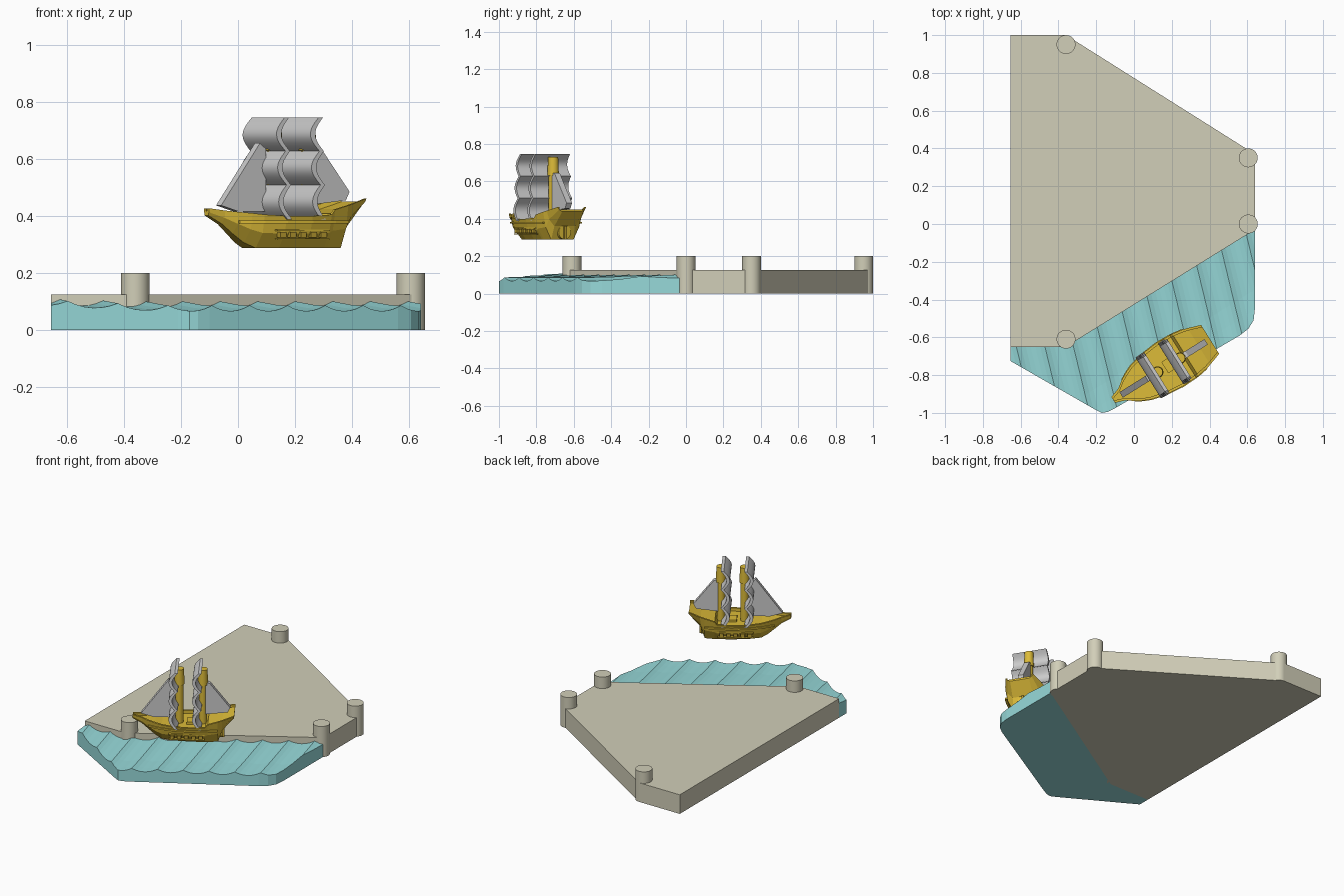
import bpy, bmesh, math
from mathutils import Matrix, Vector

if "Cube" in bpy.data.objects:
    bpy.data.objects.remove(bpy.data.objects["Cube"])

def material(name, rgb):
    m = bpy.data.materials.new(name)
    m.diffuse_color = (*rgb, 1)
    m.use_nodes = True
    m.node_tree.nodes["Principled BSDF"].inputs["Base Color"].default_value = m.diffuse_color
    return m

STONE = material("sand", (0.64, 0.62, 0.48))
WATER = material("water", (0.31, 0.70, 0.70))
WOOD = material("wood", (0.72, 0.50, 0.04))
DARK = material("dark_wood", (0.50, 0.34, 0.03))
SAIL = material("sailcloth", (0.72, 0.72, 0.73))
# Ship is modelled along x (bow at -x), then turned parallel to the shore
SHIP = Matrix.Translation((0.14, -0.775, 0)) @ Matrix.Rotation(math.radians(32), 4, 'Z')

def make(name, bm, mat, matrix=None, smooth=False):
    bmesh.ops.recalc_face_normals(bm, faces=bm.faces[:])
    if matrix:
        bm.transform(matrix)
    me = bpy.data.meshes.new(name)
    bm.to_mesh(me)
    bm.free()
    me.materials.append(mat)
    ob = bpy.data.objects.new(name, me)
    bpy.context.collection.objects.link(ob)
    if smooth:
        bpy.ops.object.select_all(action='DESELECT')
        ob.select_set(True)
        bpy.context.view_layer.objects.active = ob
        bpy.ops.object.shade_smooth_by_angle(angle=math.radians(35))
    return ob

def loft(rings):
    bm = bmesh.new()
    vs = [[bm.verts.new(p) for p in r] for r in rings]
    n = len(vs[0])
    for a, b in zip(vs, vs[1:]):
        for i in range(n):
            j = (i + 1) % n
            bm.faces.new((a[i], a[j], b[j], b[i]))
    bm.faces.new(vs[0])
    bm.faces.new(vs[-1][::-1])
    return bm

def box(name, centre, size, mat):
    bm = bmesh.new()
    bmesh.ops.create_cube(bm, size=1, matrix=Matrix.Translation(centre) @ Matrix.Diagonal((*size, 1)))
    return make(name, bm, mat, SHIP)

def cylinder(name, base, r, h, mat, matrix=None, r2=None):
    bm = bmesh.new()
    bmesh.ops.create_cone(bm, cap_ends=True, segments=32, radius1=r, radius2=r2 or r, depth=h,
                          matrix=Matrix.Translation((base[0], base[1], base[2] + h / 2)))
    return make(name, bm, mat, matrix, True)

# Land slab
land = [(-.655, 1), (-.655, -.65), (-.36, -.65), (.64, -.03), (.64, .37), (-.36, 1)]
make("land", loft([[(x, y, z) for x, y in land] for z in (0, .125)]), STONE)

# Corner posts
for i, (x, y) in enumerate([(-.36, .95), (.605, .35), (.605, 0), (-.36, -.61)]):
    cylinder(f"post_{i + 1}", (x, y, 0), .05, .2, STONE)

# Water with cusped wave crests
shore = [(-.655, -.65), (-.655, -.725), (-.21, -.98), (-.17, -1), (-.14, -.995), (-.1, -.975),
         (.56, -.59), (.605, -.555), (.633, -.51), (.64, -.45), (.64, -.03), (-.36, -.65)]
n, period, phase = Vector((.972, .235, 0)), .147, -.023
out = Vector((.527, -.85, 0))
bm = bmesh.new()
bm.faces.new([bm.verts.new((x, y, 0)) for x, y in shore])
def cut(co, no):
    bmesh.ops.bisect_plane(bm, geom=bm.verts[:] + bm.edges[:] + bm.faces[:],
                           dist=1e-5, plane_co=co, plane_no=no)
for k in range(-42, 34):
    cut(n * (phase + period * k / 6), n)
for k in range(1, 5):
    cut(Vector((.64, -.03, 0)) + out * (.09 * k), out)
ext = bmesh.ops.extrude_face_region(bm, geom=bm.faces[:], use_keep_orig=True)
for v in [g for g in ext["geom"] if isinstance(g, bmesh.types.BMVert)]:
    f = ((v.co.dot(n) - phase) / period) % 1
    if f > .9999:
        f = 0
    d = out.dot(v.co - Vector((.64, -.03, 0)))
    v.co.z = .067 + .02 * (2 * f - 1) ** 2 + .014 * max(0, 1 - d / .3)
make("water", bm, WATER)

# Hull: x, rail half width, bottom half width, bottom z, rail z, deck z
stations = [(-.295, .018, .012, .402, .427, .417), (-.24, .037, .015, .372, .419, .402),
            (-.2, .066, .02, .338, .414, .395), (-.16, .088, .03, .307, .410, .39),
            (-.12, .105, .045, .288, .405, .382), (-.04, .125, .07, .288, .400, .38),
            (.06, .135, .08, .288, .400, .38), (.14, .132, .08, .288, .405, .38),
            (.155, .131, .08, .288, .422, .408), (.215, .121, .07, .288, .437, .42),
            (.24, .114, .066, .36, .443, .425), (.31, .09, .06, .438, .462, .45)]
rings = []
for x, w, b, zb, zt, zd in stations:
    half = [(b, zb), (max(b, .87 * w), zb + .45 * (zt - zb)), (w, zt), (w - .014, zt), (w - .014, zd)]
    rings.append([(x, 0, zb)] + [(x, y, z) for y, z in half] + [(x, 0, zd)]
                 + [(x, -y, z) for y, z in half[::-1]])
make("hull", loft(rings), WOOD, SHIP)

for s, side in ((1, "port"), (-1, "starboard")):
    # Side strakes
    make(f"strake_{side}", loft([[(x, s * y, z) for y, z in
         ((w * .92, .374), (w + .004, .374), (w + .004, .384), (w * .92, .384))]
         for x, w, *_ in stations[2:10]]), WOOD, SHIP)
    # Gun ports with their surrounding sills
    for i in range(5):
        box(f"gun_port_{side}_{i + 1}", (-.055 + .042 * i, s * .113, .334), (.024, .022, .02), DARK)
    for z in (.318, .35):
        box(f"port_sill_{side}", (.03, s * .113, z), (.215, .018, .005), WOOD)

# Stern arch, rudder and deck hatch
arch = Matrix.Translation((.195, 0, .328)) @ Matrix.Rotation(math.pi / 2, 4, 'Y')
cylinder("stern_arch", (0, 0, 0), .038, .045, WOOD, SHIP @ arch)
box("rudder", (.237, 0, .325), (.025, .014, .07), DARK)
box("hatch", (.05, 0, .386), (.045, .07, .018), WOOD)

# Masts with three billowing square sails each
for mx, which in ((-.018, "fore"), (.122, "main")):
    cylinder(f"{which}_mast", (mx, 0, .375), .024, .255, WOOD, SHIP)
    cylinder(f"{which}_mast_top", (mx, 0, .63), .031, .1, WOOD, SHIP, .027)
    for row, (z0, z1) in enumerate(((.387, .51), (.508, .628), (.626, .745))):
        outer, inner = [], []
        for i in range(13):
            t = i / 12
            bulge = math.sin(math.pi * t)
            z = z0 + (z1 - z0) * t
            outer.append((mx - .022 - .036 * bulge, z))
            inner.append((mx - .004 - .034 * bulge, z))
        profile = outer + inner[::-1]
        def width(z):
            return .13 - .06 * (z - .387)
        make(f"{which}_sail_{row + 1}",
             loft([[(x, s * width(z), z) for x, z in profile] for s in (-1, 1)]), SAIL, SHIP, True)

# Triangular sails fore and aft
for name, tri in (("jib", [(-.245, .437), (-.17, .415), (-.06, .415), (-.06, .635), (-.085, .655)]),
                  ("spanker", [(.135, .44), (.27, .455), (.285, .485), (.165, .64), (.135, .65)])):
    make(name, loft([[(x, y, z) for x, z in tri] for y in (-.017, .017)]), SAIL, SHIP)
